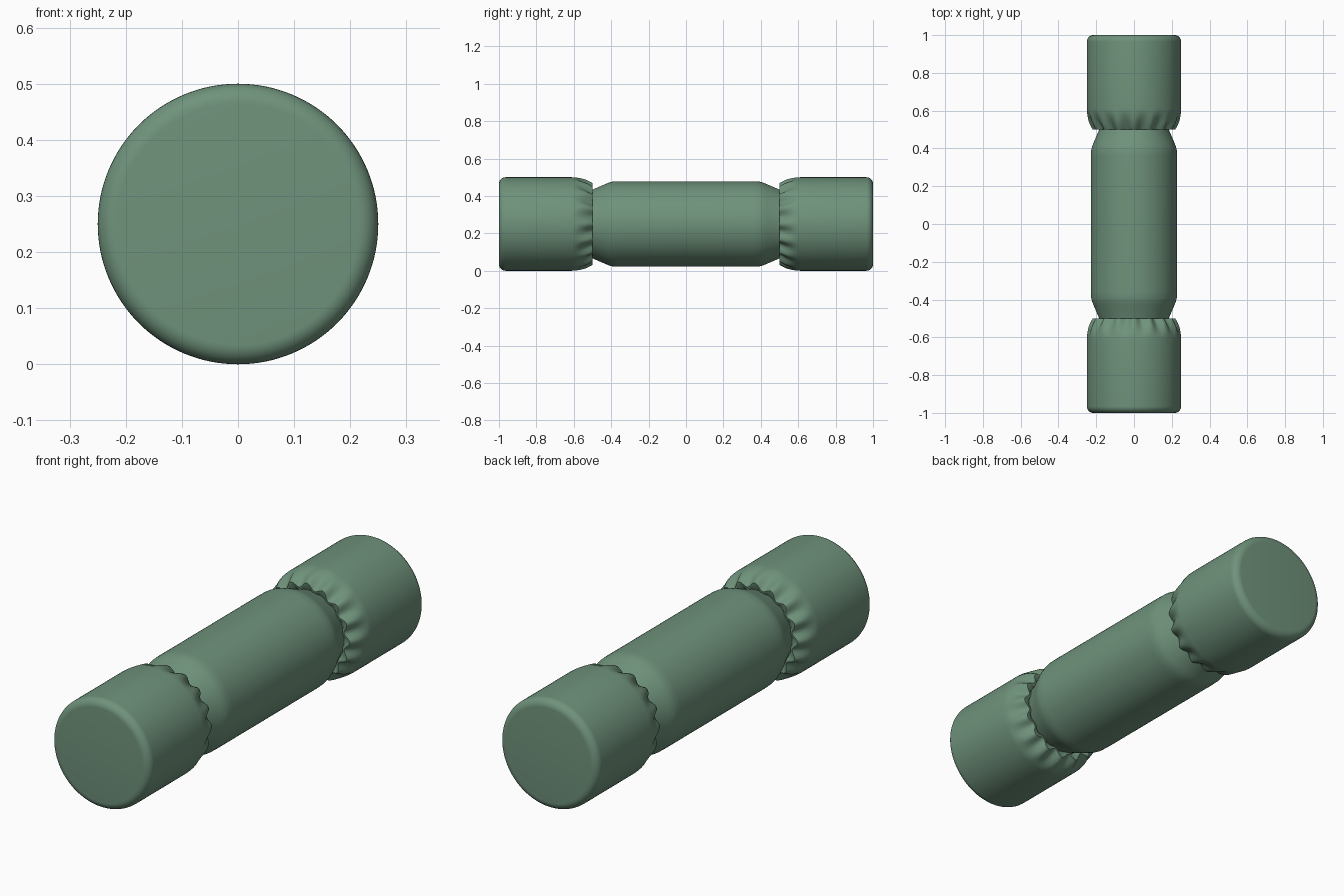
import bpy, math

if "Cube" in bpy.data.objects:
    bpy.data.objects.remove(bpy.data.objects["Cube"])

SEG = 128
CZ = 0.25
LOBES = 16


def lathe(name, profile, crimp=None, sign=1):
    """Revolve (y, radius, ripple) points around the long axis."""
    verts, faces = [], []
    for y, r, amp in profile:
        for i in range(SEG):
            a = 2 * math.pi * i / SEG
            rr = r + amp * math.cos(LOBES * a)
            verts.append((rr * math.cos(a), sign * y, CZ + rr * math.sin(a)))
    n = len(profile)
    for j in range(n - 1):
        for i in range(SEG):
            k = (i + 1) % SEG
            f = [j * SEG + i, j * SEG + k, (j + 1) * SEG + k, (j + 1) * SEG + i]
            faces.append(f if sign > 0 else f[::-1])
    # closed ends
    first, last = list(range(SEG)), list(range((n - 1) * SEG, n * SEG))
    faces.append(first[::-1] if sign > 0 else first)
    faces.append(last if sign > 0 else last[::-1])
    me = bpy.data.meshes.new(name)
    me.from_pydata(verts, [], faces)
    me.flip_normals()
    ob = bpy.data.objects.new(name, me)
    bpy.context.collection.objects.link(ob)
    bpy.context.view_layer.objects.active = ob
    ob.select_set(True)
    bpy.ops.object.shade_smooth_by_angle(angle=math.radians(40))
    ob.select_set(False)
    ob.data.materials.append(mat)
    return ob


mat = bpy.data.materials.new("green")
mat.diffuse_color = (0.16, 0.29, 0.20, 1)
mat.use_nodes = True
mat.node_tree.nodes["Principled BSDF"].inputs["Base Color"].default_value = mat.diffuse_color

# central tube with tapered necks
half = [(0.36, 0.228), (0.39, 0.227), (0.41, 0.222), (0.43, 0.214),
        (0.50, 0.184), (0.53, 0.175)]
body = [(-y, r, 0) for y, r in reversed(half)] + [(y, r, 0) for y, r in half]
lathe("tube", body)

# end caps: crimped rim, straight wall, rounded outer edge
cap = [(0.515, 0.178, 0.0), (0.503, 0.188, 0.008)]
for i in range(13):
    t = i / 12
    cap.append((0.50 + 0.11 * t, 0.25 - 0.045 * (1 - t) ** 1.7,
                0.013 * (0.5 + 0.5 * math.cos(math.pi * t))))
cap.append((0.70, 0.25, 0))
for i in range(9):
    a = math.pi / 2 * i / 8
    cap.append((0.965 + 0.035 * math.sin(a), 0.215 + 0.035 * math.cos(a), 0))
for name, s in (("back_cap", 1), ("front_cap", -1)):
    lathe(name, cap, sign=s)
